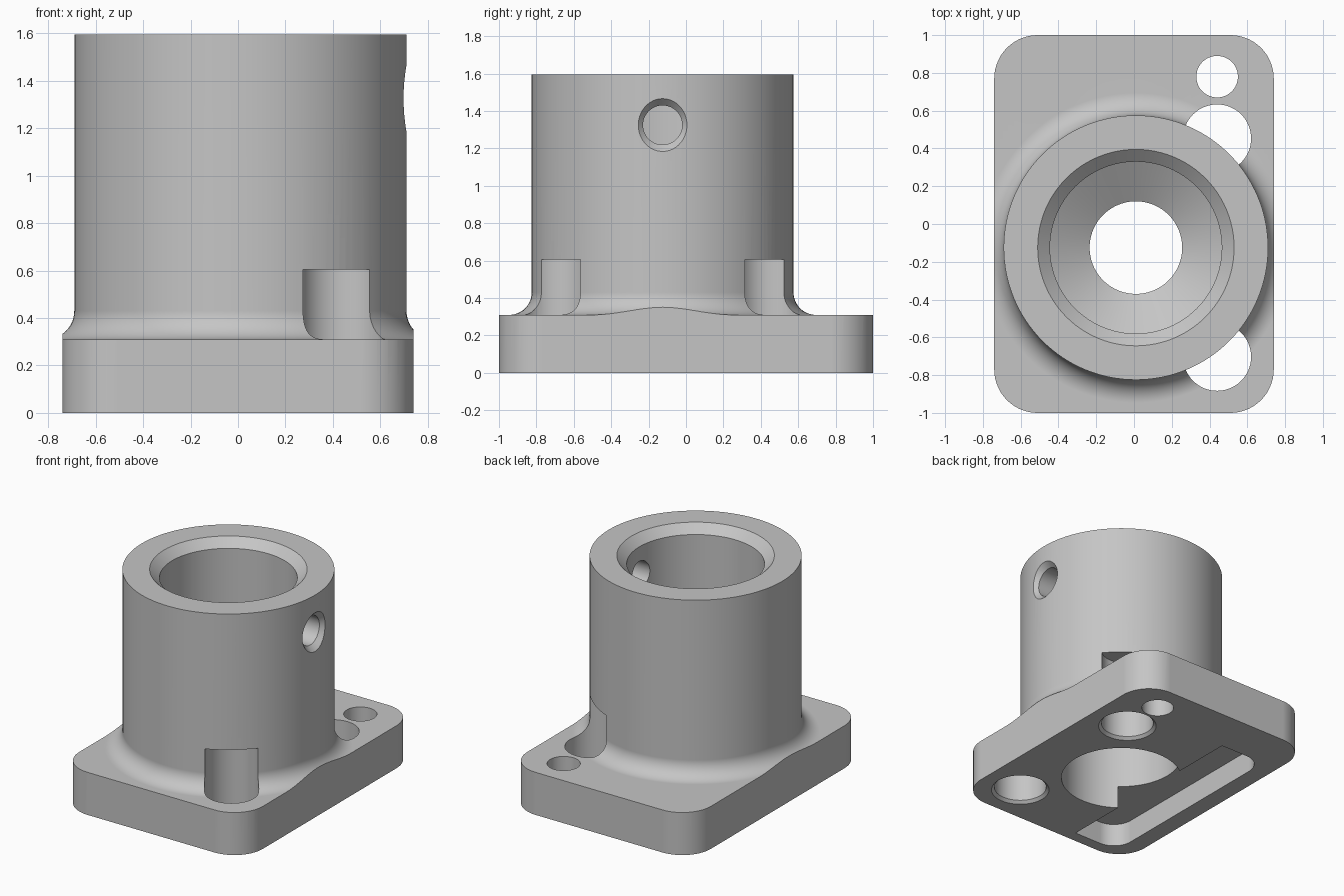
import bpy, bmesh
from math import pi, sin, cos, radians
from mathutils import Matrix

default = bpy.data.objects.get("Cube")
if default:
    bpy.data.objects.remove(default, do_unlink=True)

CENTRE = (0.01, -0.125)   # axis of the tube
TOP = 1.595
PLATE = 0.31

metal = bpy.data.materials.new("light_grey_metal")
metal.use_nodes = True
GREY = (0.56, 0.56, 0.56, 1)
metal.diffuse_color = GREY
metal.node_tree.nodes["Principled BSDF"].inputs["Base Color"].default_value = GREY


def finish(name, bm):
    bmesh.ops.remove_doubles(bm, verts=bm.verts, dist=1e-5)
    bmesh.ops.recalc_face_normals(bm, faces=bm.faces)
    mesh = bpy.data.meshes.new(name)
    bm.to_mesh(mesh)
    bm.free()
    mesh.materials.append(metal)
    obj = bpy.data.objects.new(name, mesh)
    bpy.context.collection.objects.link(obj)
    return obj


def lathe(name, profile, matrix, steps=96):
    """Revolve a closed (radius, height) profile about z, then place it."""
    bm = bmesh.new()
    verts = [bm.verts.new((r, 0, z)) for r, z in profile]
    edges = [bm.edges.new((a, b)) for a, b in zip(verts, verts[1:] + verts[:1])
             if a.co.x > 1e-6 or b.co.x > 1e-6]
    bmesh.ops.spin(bm, geom=verts + edges, cent=(0, 0, 0), axis=(0, 0, 1),
                   angle=2 * pi, steps=steps)
    bm.transform(matrix)
    return finish(name, bm)


def prism(name, x0, x1, y0, y1, z0, z1, radii, steps=14):
    """Extruded rectangle; radii go round from (x1, y1) counter-clockwise."""
    bm = bmesh.new()
    corners = [(x1, y1, -1, -1), (x0, y1, 1, -1), (x0, y0, 1, 1), (x1, y0, -1, 1)]
    verts = []
    for i, ((x, y, sx, sy), r) in enumerate(zip(corners, radii)):
        for k in range(steps + 1 if r else 1):
            a = (i + k / steps) * pi / 2
            dx, dy = (cos(a), sin(a)) if r else (0, 0)
            verts.append(bm.verts.new((x + r * (sx + dx), y + r * (sy + dy), z0)))
    face = bm.faces.new(verts)
    new = bmesh.ops.extrude_face_region(bm, geom=[face])["geom"]
    top = [v for v in new if isinstance(v, bmesh.types.BMVert)]
    bmesh.ops.translate(bm, verts=top, vec=(0, 0, z1 - z0))
    return finish(name, bm)


def at(x, y, z=0):
    return Matrix.Translation((x, y, z))


# Full-height block with the outline of the base plate
body = prism("flanged_tube", -0.74, 0.74, -1, 1, 0, TOP, [0.23] * 4)

# Everything outside the tube and above the plate, with the concave fillet
R, F = 0.70, 0.12
fillet = [(R + F - F * cos(a), PLATE + F - F * sin(a))
          for a in (k * pi / 24 for k in range(13))]
outside = lathe("outside_cutter", [(R, 2)] + fillet + [(3, PLATE), (3, 2)],
                at(*CENTRE), 128)

# Bore: lower recess, narrow neck, conical seat, main bore, top chamfer
bore = lathe("bore_cutter", [
    (0, -0.1), (0.415, -0.1), (0.415, 0.5), (0.245, 0.5), (0.245, 0.62),
    (0.455, 0.75), (0.455, 1.535), (0.52, TOP), (0.62, TOP + 0.1), (0, TOP + 0.1),
], at(*CENTRE))

# Bolt holes that also bite into the tube wall, chamfered underneath
bolt = [(0, -0.04), (0.24, -0.04), (0.18, 0.02), (0.18, 0.605), (0, 0.605)]
bolts = [lathe("bolt_hole_cutter", bolt, at(0.44, CENTRE[1] + s * 0.578), 64)
         for s in (-1, 1)]

# Small locating hole
pin = lathe("pin_hole_cutter", [(0, -0.1), (0.11, -0.1), (0.11, 0.5), (0, 0.5)],
            at(0.44, 0.78), 48)

# Countersunk hole through the +x wall of the tube
side = lathe("side_hole_cutter",
             [(0, 0.1), (0.105, 0.1), (0.105, 0.66), (0.175, 0.737), (0.175, 0.9), (0, 0.9)],
             at(*CENTRE, 1.325) @ Matrix.Rotation(pi / 2, 4, 'Y'), 48)

# Shallow slot in the underside with two rounded corners
slot = prism("slot_cutter", -0.61, -0.24, -0.915, 0.665, -0.1, 0.17,
             [0, 0.15, 0.15, 0])

bpy.ops.object.select_all(action='DESELECT')
body.select_set(True)
bpy.context.view_layer.objects.active = body
for cutter in [outside, bore, *bolts, pin, side, slot]:
    mod = body.modifiers.new("cut", 'BOOLEAN')
    mod.operation = 'DIFFERENCE'
    mod.solver = 'EXACT'
    mod.object = cutter
    bpy.ops.object.modifier_apply(modifier=mod.name)
    bpy.data.objects.remove(cutter, do_unlink=True)

# Smooth curved walls, crisp edges, flat planes
bpy.ops.object.shade_smooth_by_angle(angle=radians(25))
weighted = body.modifiers.new("weighted_normals", 'WEIGHTED_NORMAL')
weighted.keep_sharp = True
